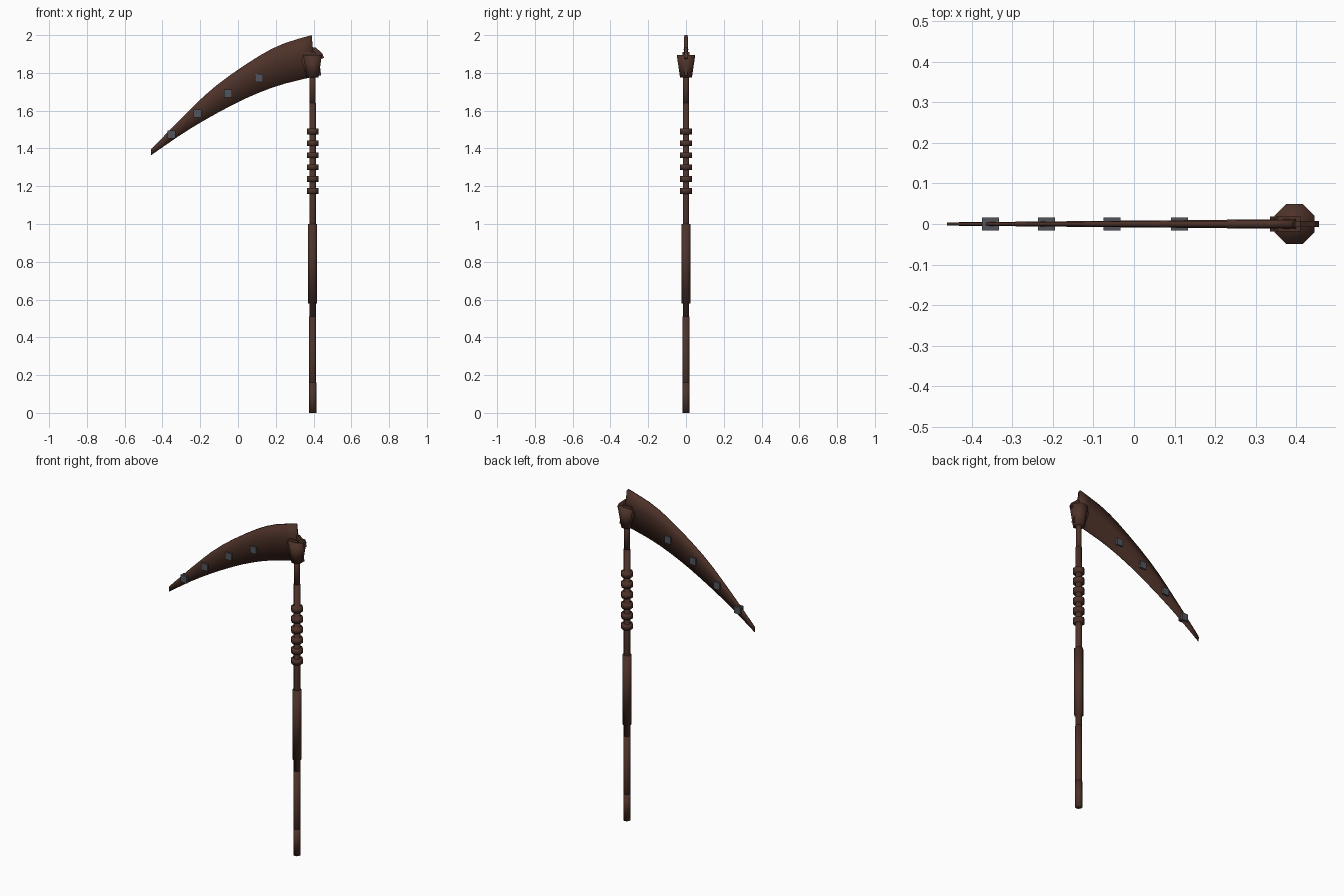
import bpy, bmesh, math
from mathutils import Vector

if "Cube" in bpy.data.objects:
    bpy.data.objects.remove(bpy.data.objects["Cube"])

def material(name, rgb):
    m = bpy.data.materials.new(name)
    m.diffuse_color = (*rgb, 1)
    m.use_nodes = True
    m.node_tree.nodes["Principled BSDF"].inputs["Base Color"].default_value = m.diffuse_color
    return m

BROWN = material("dark_brown", (0.075, 0.032, 0.022))
GREY = material("steel_grey", (0.085, 0.09, 0.105))
X = 0.395

def finish(name, bm, mat, smooth=True):
    bmesh.ops.recalc_face_normals(bm, faces=bm.faces)
    me = bpy.data.meshes.new(name)
    bm.to_mesh(me)
    bm.free()
    me.materials.append(mat)
    for p in me.polygons:
        p.use_smooth = smooth
    ob = bpy.data.objects.new(name, me)
    bpy.context.collection.objects.link(ob)
    return ob

def lathe(name, profile, sides=8, smooth=True):
    """Closed turned part about the shaft axis from (radius, z) points."""
    bm = bmesh.new()
    rings = []
    for r, z in profile:
        rings.append([bm.verts.new((X + r * math.cos((i + .5) * math.tau / sides),
                                    r * math.sin((i + .5) * math.tau / sides), z))
                      for i in range(sides)])
    for a, b in zip(rings, rings[1:]):
        for i in range(sides):
            j = (i + 1) % sides
            bm.faces.new((a[i], a[j], b[j], b[i]))
    bm.faces.new(rings[0])
    bm.faces.new(rings[-1])
    return finish(name, bm, BROWN, smooth)

def curve(points, t):
    """Catmull-Rom point on a polyline, t in 0..1."""
    n = len(points) - 1
    k = min(int(t * n), n - 1)
    u = t * n - k
    p = [Vector(points[max(0, min(n, k + d))]) for d in (-1, 0, 1, 2)]
    return .5 * (2 * p[1] + (p[2] - p[0]) * u + (2 * p[0] - 5 * p[1] + 4 * p[2] - p[3]) * u * u
                 + (3 * p[1] - p[0] - 3 * p[2] + p[3]) * u ** 3)

# Shaft, in stacked lengths, with a thicker grip
lathe("shaft_foot", [(.021, 0), (.021, .16)])
lathe("shaft_lower", [(.020, .01), (.020, .51)])
lathe("shaft_middle", [(.0185, .5), (.0185, 1.64)])
lathe("shaft_upper", [(.0165, 1.62), (.0165, 1.82)])
lathe("grip", [(.026, .58), (.026, 1.0)])

# Binding rings
for i in range(6):
    z = 1.175 + i * .063
    lathe(f"binding_ring_{i + 1}", [(.033, z - .015), (.033, z + .015)])

# Flared socket
lathe("socket", [(.034, 1.775), (.053, 1.895)])

# Curved blade: thick spine, thin cutting edge, tapering to the tip
spine = [(-.46, 1.395), (-.28, 1.58), (-.125, 1.725), (.06, 1.857), (.22, 1.947), (.39, 2.0)]
edge = [(-.46, 1.364), (-.29, 1.481), (-.12, 1.582), (.05, 1.669), (.22, 1.735), (.41, 1.782)]
bm = bmesh.new()
sections = []
STEPS = 12
for k in range(STEPS + 1):
    t = k / STEPS
    top, low = curve(spine, t), curve(edge, t)
    w = .004 + .008 * t
    sec = []
    for f, h in ((0, w * .75), (.35, w), (1, w * .25)):
        p = top.lerp(low, f)
        sec.append((p.x, h, p.y))
    loop = sec + [(x, -y, z) for x, y, z in reversed(sec)]
    sections.append([bm.verts.new(c) for c in loop])
for a, b in zip(sections, sections[1:]):
    for i in range(6):
        j = (i + 1) % 6
        bm.faces.new((a[i], a[j], b[j], b[i]))
bm.faces.new(sections[0])
bm.faces.new(sections[-1])
finish("blade", bm, BROWN)

# Back spur behind the socket
def plate(name, outline, half):
    bm = bmesh.new()
    front = [bm.verts.new((x, -half, z)) for x, z in outline]
    back = [bm.verts.new((x, half, z)) for x, z in outline]
    n = len(outline)
    for i in range(n):
        j = (i + 1) % n
        bm.faces.new((front[i], front[j], back[j], back[i]))
    bm.faces.new(front)
    bm.faces.new(back)
    finish(name, bm, BROWN, False)

plate("back_spur", [(.36, 1.80), (.44, 1.785), (.43, 1.87), (.456, 1.88), (.445, 1.905),
                    (.41, 1.935), (.36, 1.935)], .007)
plate("socket_tang", [(.335, 1.87), (.36, 1.80), (.41, 1.80), (.41, 1.91), (.355, 1.91)], .018)

# Square rivets through the blade
for i, (x, z) in enumerate([(-.353, 1.473), (-.215, 1.584), (-.054, 1.69), (.112, 1.774)]):
    bm = bmesh.new()
    bmesh.ops.create_cube(bm, size=1)
    for v in bm.verts:
        v.co = Vector((x + v.co.x * .042, v.co.y * .032, z + v.co.z * .042))
    finish(f"blade_rivet_{i + 1}", bm, GREY, False)
